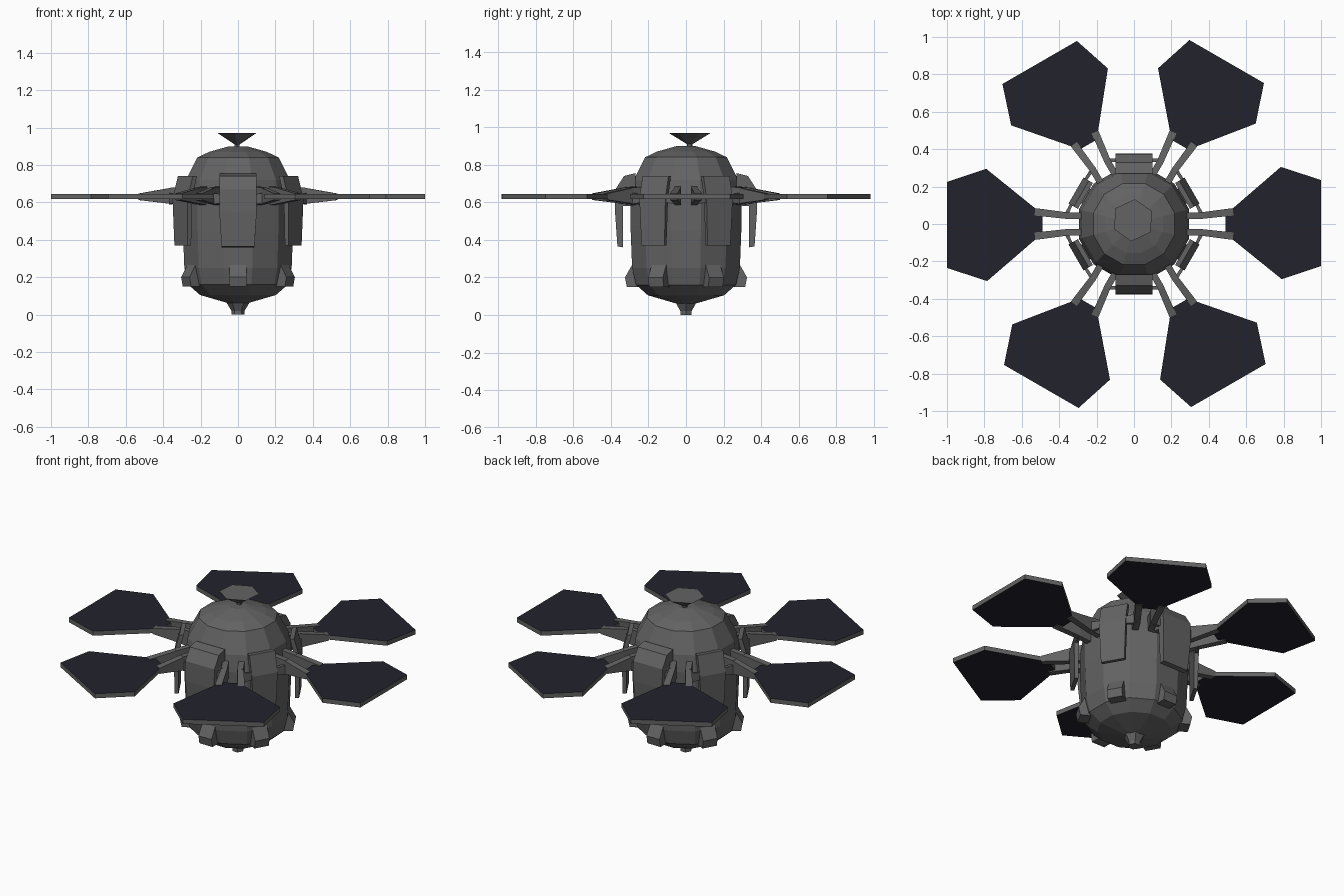
import bpy, bmesh, math
from mathutils import Vector, Matrix

if "Cube" in bpy.data.objects:
    bpy.data.objects.remove(bpy.data.objects["Cube"])


def material(name, rgb):
    m = bpy.data.materials.new(name)
    m.diffuse_color = (*rgb, 1)
    m.use_nodes = True
    m.node_tree.nodes["Principled BSDF"].inputs["Base Color"].default_value = m.diffuse_color
    return m


GREY = material("hull_grey", (0.125, 0.125, 0.125))
NAVY = material("panel_navy", (0.0165, 0.0165, 0.027))


def finish(name, bm, angle=0.0, mats=(GREY,)):
    bmesh.ops.recalc_face_normals(bm, faces=bm.faces)
    me = bpy.data.meshes.new(name)
    bm.to_mesh(me)
    bm.free()
    for m in mats:
        me.materials.append(m)
    ob = bpy.data.objects.new(name, me)
    ob.rotation_euler.z = angle
    bpy.context.collection.objects.link(ob)
    return ob


def lathe(name, profile, sides, turn=0.0, loc=(0, 0)):
    bm = bmesh.new()
    rings = []
    for r, z in profile:
        rings.append([bm.verts.new((loc[0] + r * math.cos(turn + i * math.tau / sides),
                                    loc[1] + r * math.sin(turn + i * math.tau / sides), z))
                      for i in range(sides)])
    for a, b in zip(rings, rings[1:]):
        for i in range(sides):
            j = (i + 1) % sides
            bm.faces.new((a[i], a[j], b[j], b[i]))
    bm.faces.new(rings[0])
    bm.faces.new(rings[-1])
    return finish(name, bm)


def prism(bm, points, offset):
    """Extrude a closed outline along an offset."""
    f = bm.faces.new([bm.verts.new(p) for p in points])
    ext = bmesh.ops.extrude_face_region(bm, geom=[f], use_keep_orig=True)
    verts = [g for g in ext["geom"] if isinstance(g, bmesh.types.BMVert)]
    bmesh.ops.translate(bm, verts=verts, vec=offset)


def strut(bm, a, b, size_a, size_b):
    """Tapered beam with rectangular ends, sizes are (width, height)."""
    a, b = Vector(a), Vector(b)
    side = Vector((0, 0, 1)).cross(b - a).normalized()
    ends = []
    for p, (w, h) in ((a, size_a), (b, size_b)):
        ends.append([bm.verts.new(p + side * sx * w / 2 + Vector((0, 0, sz * h / 2)))
                     for sx, sz in ((-1, -1), (1, -1), (1, 1), (-1, 1))])
    for i in range(4):
        j = (i + 1) % 4
        bm.faces.new((ends[0][i], ends[0][j], ends[1][j], ends[1][i]))
    bm.faces.new(ends[0])
    bm.faces.new(ends[1])


# Capsule hull, bottom nozzle and top dish
lathe("hull", [(0.05, 0.06), (0.21, 0.105), (0.275, 0.16), (0.297, 0.25), (0.305, 0.45),
               (0.305, 0.62), (0.288, 0.72), (0.225, 0.84), (0.16, 0.87), (0.05, 0.90)],
      12, math.radians(15))
lathe("nozzle", [(0.035, 0.0), (0.035, 0.02), (0.065, 0.07)], 6)
lathe("top_dish", [(0.015, 0.89), (0.015, 0.91), (0.113, 0.97)], 6, math.radians(25), (-0.005, 0.02))

# Six solar panels, each carried by a pair of arms
outline = [(0.49, 0.055), (0.53, 0.085), (0.785, 0.305), (1.0, 0.235),
           (1.0, -0.225), (0.79, -0.295), (0.53, -0.085), (0.49, -0.055)]
for k in range(6):
    ang = k * math.pi / 3
    bm = bmesh.new()
    prism(bm, [(x, y, 0.617) for x, y in outline], (0, 0, 0.028))
    ob = finish("solar_panel", bm, ang, (GREY, NAVY))
    for p in ob.data.polygons:
        p.material_index = 1 if abs(p.normal.z) > 0.7 else 0
    bm = bmesh.new()
    for s in (-1, 1):
        strut(bm, (0.28, s * 0.045, 0.635), (0.37, s * 0.045, 0.635), (0.035, 0.10), (0.035, 0.085))
        strut(bm, (0.36, s * 0.045, 0.635), (0.53, s * 0.065, 0.630), (0.035, 0.085), (0.04, 0.035))
        # brace reaching back towards the neighbouring shield
        strut(bm, (0.36, s * 0.055, 0.62), (0.33, s * 0.115, 0.62), (0.02, 0.06), (0.015, 0.04))
    finish("panel_arm", bm, ang)

# Shields between the arms: heavy front and back housings, thin ones at the sides
heavy = [(0.27, 0.755), (0.33, 0.74), (0.375, 0.67), (0.378, 0.55), (0.365, 0.365),
         (0.335, 0.36), (0.335, 0.58), (0.27, 0.58)]
thin = [(0.30, 0.74), (0.325, 0.74), (0.358, 0.62), (0.352, 0.37), (0.33, 0.37), (0.33, 0.62)]
for k in range(6):
    ang = math.radians(30 + 60 * k)
    big = k % 3 == 1
    w = 0.10 if big else 0.08
    bm = bmesh.new()
    prism(bm, [(r, -w, z) for r, z in (heavy if big else thin)], (0, 2 * w, 0))
    # narrow the outer and lower edges a little
    for v in bm.verts:
        if v.co.z < 0.5:
            v.co.y *= 0.88
    finish("front_back_housing" if big else "side_shield", bm, ang)

# Small thruster blocks around the lower hull
for k in range(6):
    ang = math.radians(30 + 60 * k)
    bm = bmesh.new()
    prism(bm, [(0.25, -0.045, 0.15), (0.315, -0.045, 0.15), (0.325, -0.045, 0.20),
               (0.28, -0.045, 0.28)], (0, 0.09, 0))
    finish("thruster", bm, ang)
